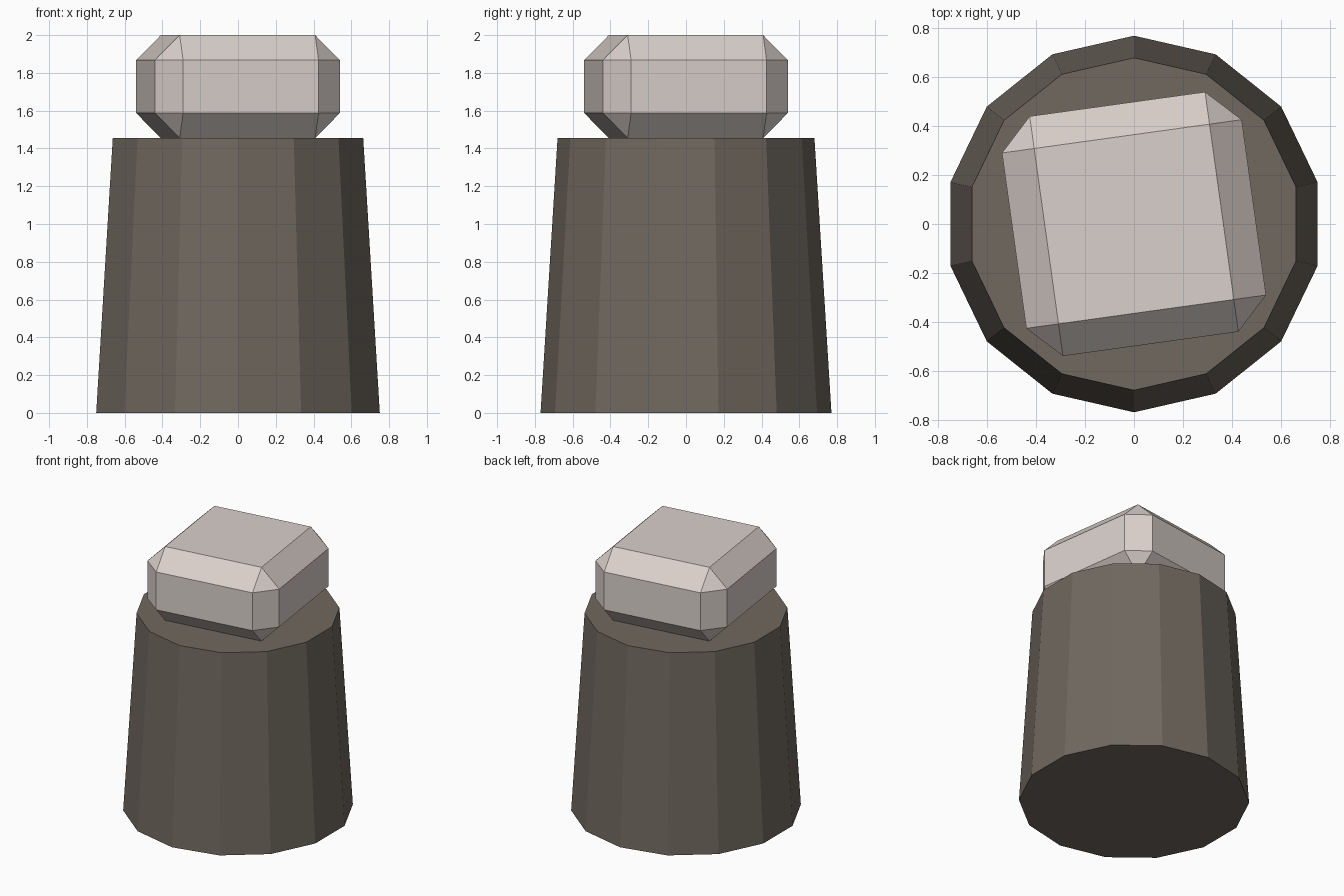
import bpy, bmesh, math
from mathutils import Matrix

if "Cube" in bpy.data.objects:
    bpy.data.objects.remove(bpy.data.objects["Cube"])


def material(name, srgb):
    lin = [((c / 255 + 0.055) / 1.055) ** 2.4 for c in srgb]
    m = bpy.data.materials.new(name)
    m.diffuse_color = (*lin, 1)
    m.use_nodes = True
    m.node_tree.nodes["Principled BSDF"].inputs["Base Color"].default_value = m.diffuse_color
    return m


def finish(name, bm, mat):
    bmesh.ops.recalc_face_normals(bm, faces=bm.faces)
    me = bpy.data.meshes.new(name)
    bm.to_mesh(me)
    bm.free()
    me.materials.append(mat)
    ob = bpy.data.objects.new(name, me)
    bpy.context.collection.objects.link(ob)
    return ob


dark = material("dark grey brown", (112, 104, 95))
pale = material("pale stone", (218, 208, 203))

# Tapered 14-sided pedestal with a corner pointing to the front
H = 1.455
bm = bmesh.new()
bmesh.ops.create_cone(bm, cap_ends=True, segments=14, radius1=0.77, radius2=0.68,
                      depth=H, matrix=Matrix.Translation((0, 0, H / 2)))
# make sure a corner lies on the y axis
v = bm.verts[:][0].co
turn = math.pi / 2 - math.atan2(v.y, v.x)
bmesh.ops.rotate(bm, verts=bm.verts, cent=(0, 0, 0), matrix=Matrix.Rotation(turn, 3, 'Z'))
finish("pedestal", bm, dark)

# Chamfered block, slightly turned, resting on the pedestal
bm = bmesh.new()
bmesh.ops.create_cube(bm, size=1.0)
bmesh.ops.scale(bm, vec=(0.99, 0.99, 2 - H), verts=bm.verts)
bmesh.ops.bevel(bm, geom=bm.edges[:], offset=0.133, offset_type='OFFSET',
                segments=1, affect='EDGES', profile=0.5)
bmesh.ops.rotate(bm, verts=bm.verts, cent=(0, 0, 0),
                 matrix=Matrix.Rotation(math.radians(7.9), 3, 'Z'))
bmesh.ops.translate(bm, vec=(0, 0, (2 + H) / 2), verts=bm.verts)
finish("top_block", bm, pale)
